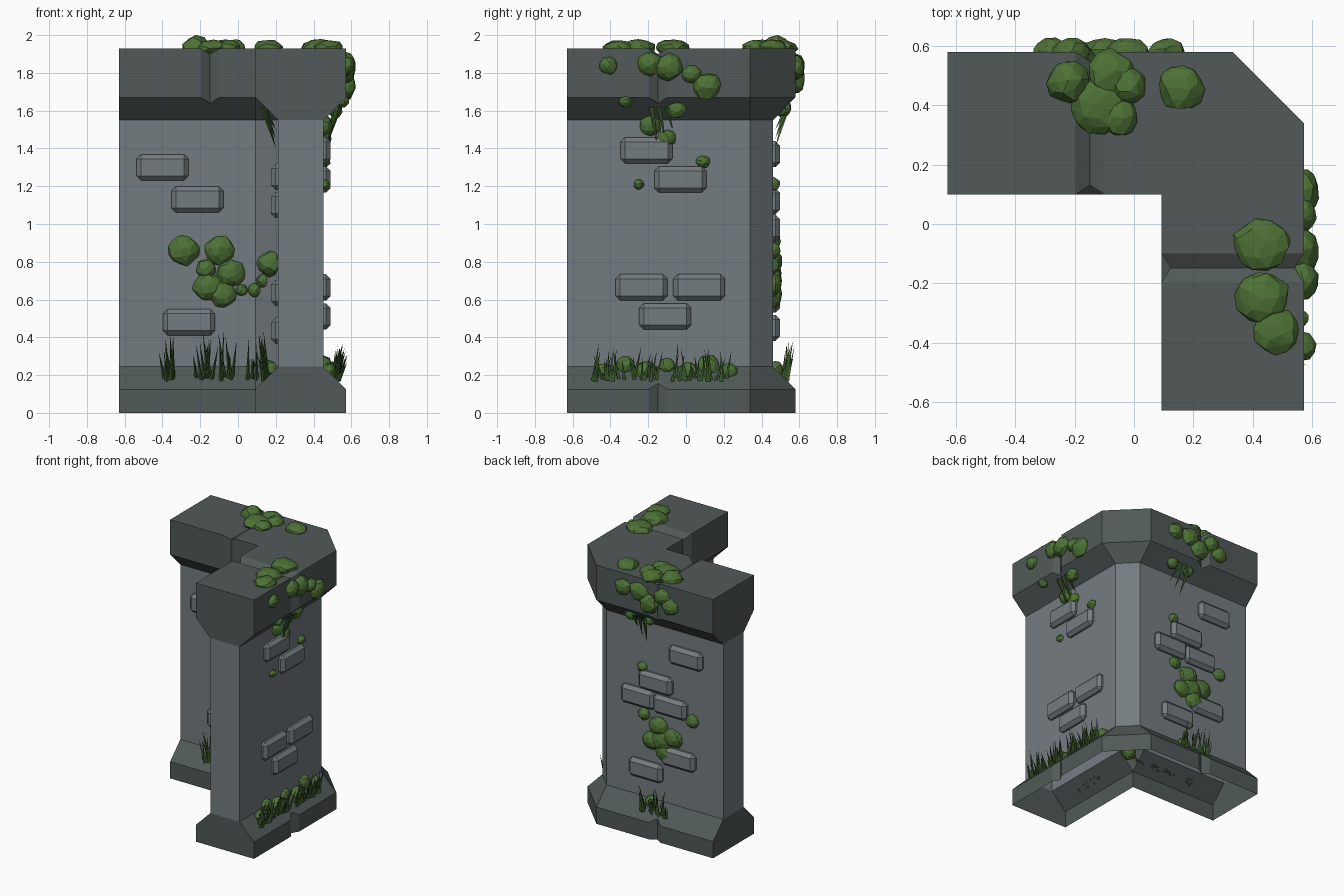
import bpy, bmesh, random
from mathutils import Vector, Matrix

if "Cube" in bpy.data.objects:
    bpy.data.objects.remove(bpy.data.objects["Cube"])

random.seed(4)

def mat(name, c):
    m = bpy.data.materials.new(name)
    m.diffuse_color = (*c, 1)
    m.use_nodes = True
    m.node_tree.nodes["Principled BSDF"].inputs["Base Color"].default_value = m.diffuse_color
    return m

STONE = mat("grey stone", (0.175, 0.20, 0.215))
TRIM = mat("dark trim stone", (0.082, 0.102, 0.098))
MOSS = mat("moss green", (0.075, 0.165, 0.036))
GRASS = mat("grass green", (0.045, 0.11, 0.025))

def finish(bm, name, *mats):
    me = bpy.data.meshes.new(name)
    bm.to_mesh(me)
    bm.free()
    ob = bpy.data.objects.new(name, me)
    bpy.context.collection.objects.link(ob)
    for m in mats:
        me.materials.append(m)
    return ob

# wall profile: (inset, height); outline is an L with a cut outer corner
PROFILE = [(0, 0), (0, .125), (.12, .245), (.12, 1.55), (0, 1.67), (0, 1.93)]
X0, X1, Y0, Y1, END = .093, .573, .10, .58, -.63

def ring(o):
    return [(END, Y0 + o), (X0, Y0 + o), (X0 + o, Y0), (X0 + o, END),
            (X1 - o, END), (X1 - o, .34), (.333, Y1 - o), (END, Y1 - o)]

def inset(z):
    for (o0, z0), (o1, z1) in zip(PROFILE, PROFILE[1:]):
        if z <= z1:
            return o0 + (o1 - o0) * (z - z0) / (z1 - z0)
    return 0

# side name: (axis of normal, sign, face position)
SIDES = {"front": (1, -1, Y0), "back": (1, 1, Y1), "right": (0, 1, X1), "inner": (0, -1, X0)}

def surf(side, u, z, out=0.0):
    axis, s, base = SIDES[side]
    d = base + s * (out - inset(z))
    return Vector((u, d, z)) if axis == 1 else Vector((d, u, z))

def size(side, u, z, n):
    return (u, n, z) if SIDES[side][0] == 1 else (n, u, z)

# wall: base, body and cap in one lofted shell
bm = bmesh.new()
rings = [[bm.verts.new((x, y, z)) for x, y in ring(o)] for o, z in PROFILE]
for a, b in zip(rings, rings[1:]):
    for i in range(8):
        j = (i + 1) % 8
        bm.faces.new((a[i], a[j], b[j], b[i]))
bm.faces.new(rings[-1])
bm.faces.new(rings[0][::-1])
bmesh.ops.remove_doubles(bm, verts=bm.verts, dist=1e-4)
bmesh.ops.recalc_face_normals(bm, faces=bm.faces)
wall = finish(bm, "corner_wall", STONE, TRIM)

# V grooves through the cap and outer base
def groove(p, q, s, d):
    p, q, s, d = map(Vector, (p, q, s, d))
    bm = bmesh.new()
    r = [[bm.verts.new(c + k) for k in (s, d, -s, -d)] for c in (p, q)]
    for i in range(4):
        j = (i + 1) % 4
        bm.faces.new((r[0][i], r[0][j], r[1][j], r[1][i]))
    bm.faces.new(r[0])
    bm.faces.new(r[1])
    bmesh.ops.recalc_face_normals(bm, faces=bm.faces)
    cut = finish(bm, "groove_cutter")
    cut.hide_render = True
    m = wall.modifiers.new("groove", 'BOOLEAN')
    m.operation, m.solver, m.object = 'DIFFERENCE', 'EXACT', cut
    bpy.context.view_layer.objects.active = wall
    bpy.ops.object.modifier_apply(modifier=m.name)
    bpy.data.objects.remove(cut)

G, W, D = -.148, .049, .031
groove((G, 0, 1.93), (G, .7, 1.93), (W, 0, 0), (0, 0, D))
groove((0, G, 1.93), (.7, G, 1.93), (0, W, 0), (0, 0, D))
for z0, z1, ys, xs in ((1.5, 2, (Y0, Y1), (X0, X1)), (-.1, .3, (Y1,), (X1,))):
    for y in ys:
        groove((G, y, z0), (G, y, z1), (W, 0, 0), (0, D, 0))
    for x in xs:
        groove((x, G, z0), (x, G, z1), (0, W, 0), (D, 0, 0))

# open underside, trim colour on base and cap
bm = bmesh.new()
bm.from_mesh(wall.data)
bmesh.ops.delete(bm, geom=[f for f in bm.faces if all(v.co.z < .001 for v in f.verts)],
                 context='FACES')
for f in bm.faces:
    f.material_index = 0 if .25 < f.calc_center_median().z < 1.54 else 1
bm.to_mesh(wall.data)
bm.free()

# raised bricks at (u, z) on each side
def bricks(side, *items):
    bm = bmesh.new()
    for u, z in items:
        M = Matrix.Translation(surf(side, u, z)) @ Matrix.Diagonal((*size(side, .275, .138, .076), 1))
        vs = bmesh.ops.create_cube(bm, size=1, matrix=M)["verts"]
        es = {e for v in vs for e in v.link_edges}
        bmesh.ops.bevel(bm, geom=list(es), offset=.024, segments=1, affect='EDGES')
    finish(bm, side + "_bricks", STONE)

bricks("front", (-.4, 1.3), (-.215, 1.13), (-.26, .48))
bricks("right", (-.21, 1.39), (-.03, 1.235), (-.235, .665), (.07, .665), (-.11, .51))
bricks("back", (-.33, 1.37), (-.08, 1.12), (.065, .98), (-.2, .97), (0, .45), (-.27, .6))
bricks("inner", (-.3, 1.25), (-.05, 1.1), (-.35, .635), (-.15, .435))

# moss: squashed faceted lumps
def lump(bm, p, r):
    M = Matrix.Translation(p) @ Matrix.Diagonal((*r, 1)) @ Matrix.Rotation(random.random() * 6, 4, (1, 2, 3))
    for v in bmesh.ops.create_icosphere(bm, subdivisions=2, radius=1)["verts"]:
        v.co = M @ (v.co * random.uniform(.9, 1.08))

# moss lumps at (u, z, radius) on each side
def moss(side, name, *items):
    bm = bmesh.new()
    for u, z, r in items:
        lump(bm, surf(side, u, z), size(side, r, r * .95, min(.05, .4 * r + .022)))
    finish(bm, f"{side}_{name}_moss", MOSS)

moss("front", "wall", (-.29, .86, .085), (-.1, .86, .082), (-.04, .74, .08), (-.16, .67, .08),
     (-.08, .63, .075), (-.17, .76, .055), (.02, .65, .033))
moss("right", "cap", (-.41, 1.84, .05), (-.19, 1.85, .067), (-.09, 1.83, .075),
     (.03, 1.79, .052), (.11, 1.73, .077), (-.32, 1.65, .035), (-.05, 1.61, .053))
moss("right", "wall", (-.19, 1.52, .06), (-.1, 1.455, .05), (-.23, 1.42, .028),
     (.09, 1.33, .037), (-.25, 1.21, .028))
moss("right", "base", *[(-.43 + .11 * i, .22 + .03 * (i % 2), .045 + .008 * (i % 3)) for i in range(7)])
moss("back", "cap", (.11, 1.83, .065), (-.02, 1.83, .075), (-.1, 1.76, .075),
     (-.21, 1.84, .065), (-.28, 1.78, .065), (.09, 1.61, .045), (-.06, 1.6, .04))
moss("back", "wall", (.035, 1.21, .04), (-.38, .91, .05), (.02, .86, .048), (-.1, .8, .075),
     (-.22, .74, .075), (-.04, .68, .07), (-.15, .62, .075), (-.13, .7, .09), (-.05, .23, .05))

# moss on the cap top: (x, y, radius)
bm = bmesh.new()
for x, y, r in [(-.22, .48, .075), (-.08, .51, .08), (-.12, .4, .095), (-.02, .47, .065),
                (-.05, .36, .065), (.16, .46, .078), (.43, -.07, .095), (.43, -.25, .095),
                (.48, -.36, .08)]:
    lump(bm, (x, y, 1.93), (r, r, .068 if x == -.22 else .047))
finish(bm, "top_moss", MOSS)

# moss in the inner corner: (x, z, radius)
bm = bmesh.new()
for x, z, r in [(.09, .65, .04), (.13, .7, .035), (.17, .79, .07), (.17, .23, .05)]:
    lump(bm, (x, Y0 + X0 + .12 - x, z), (r, r, r))
finish(bm, "inner_corner_moss", MOSS)

# grass: thin three-sided blades leaning out from the wall
def blade(bm, root, tip, w=.011):
    a = [bm.verts.new(Vector(root) + Vector(k) * w) for k in ((1, .6, 0), (-1, .6, 0), (0, -1, 0))]
    t = bm.verts.new(tip)
    for i in range(3):
        bm.faces.new((a[i], a[(i + 1) % 3], t))

# tufts: (u from, u to, blade count), tallest blade given per side
def grass(side, tall, *tufts):
    bm = bmesh.new()
    for u0, u1, n in tufts:
        for i in range(n):
            u, z = random.uniform(u0, u1), random.uniform(.165, .195)
            tip = surf(side, u + random.uniform(-.035, .035), z, random.uniform(0, .055))
            tip.z += random.uniform(.4, 1) * tall
            blade(bm, surf(side, u, z), tip)
    finish(bm, side + "_grass", GRASS)

grass("front", .26, (-.4, -.32, 7), (-.23, -.13, 9), (-.09, 0, 8), (.05, .15, 6))
grass("right", .18, (-.5, -.15, 30), (-.08, .25, 26))
grass("back", .22, (-.22, .02, 20))
grass("inner", .26, (-.42, -.32, 8), (-.28, -.18, 8))

# strands hanging under the cap
bm = bmesh.new()
for side, u in (("inner", -.18), ("right", -.22), ("back", -.08)):
    for i in range(3):
        u += .04
        blade(bm, surf(side, u, 1.62, .01), surf(side, u + .03, 1.4 + .05 * i, .012), .018)
finish(bm, "hanging_strands", GRASS)
